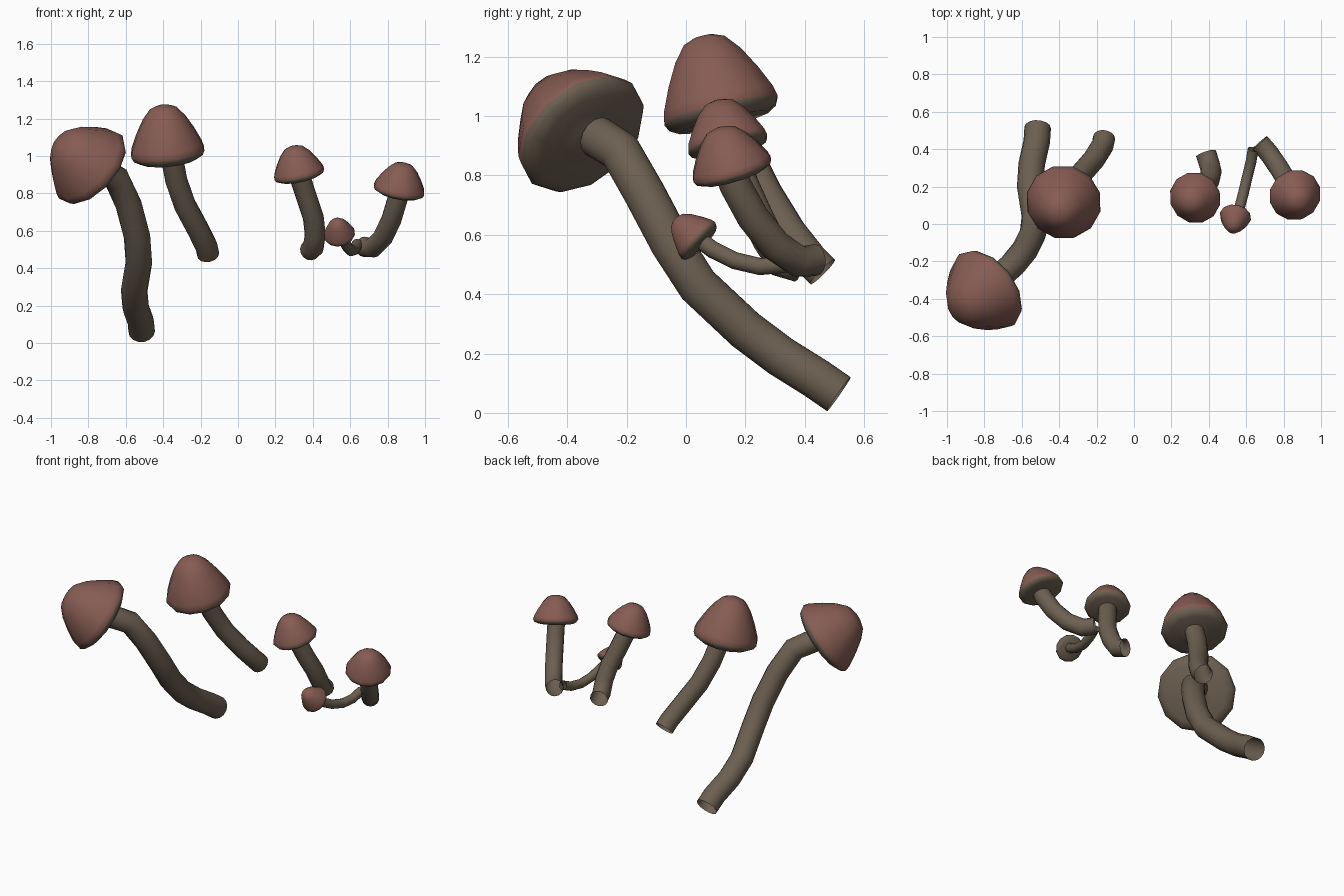
import bpy, bmesh, math
from mathutils import Vector

if "Cube" in bpy.data.objects:
    bpy.data.objects.remove(bpy.data.objects["Cube"])

def material(name, rgb):
    m = bpy.data.materials.new(name)
    m.diffuse_color = (*rgb, 1)
    m.use_nodes = True
    m.node_tree.nodes["Principled BSDF"].inputs["Base Color"].default_value = m.diffuse_color
    return m

CAP = material("cap_red_brown", (0.24, 0.107, 0.087))
STEM = material("stem_grey_brown", (0.15, 0.115, 0.082))

def finish(bm, name, mats):
    me = bpy.data.meshes.new(name)
    bm.to_mesh(me)
    bm.free()
    for m in mats:
        me.materials.append(m)
    for p in me.polygons:
        p.use_smooth = True
    ob = bpy.data.objects.new(name, me)
    bpy.context.collection.objects.link(ob)
    bpy.ops.object.select_all(action='DESELECT')
    ob.select_set(True)
    bpy.context.view_layer.objects.active = ob
    bpy.ops.object.shade_smooth_by_angle(angle=math.radians(65))
    return ob

def ring(bm, centre, u, v, r, n):
    return [bm.verts.new(centre + r * (math.cos(a) * u + math.sin(a) * v))
            for a in (2 * math.pi * i / n for i in range(n))]

def bridge(bm, a, b, mat=0):
    n = len(a)
    for i in range(n):
        j = (i + 1) % n
        bm.faces.new((a[i], a[j], b[j], b[i])).material_index = mat

# Bent open tube swept along a path
def stem(name, pts, r, n=14):
    pts = [Vector(p) for p in pts]
    bm = bmesh.new()
    u, prev = None, None
    for i, p in enumerate(pts):
        t = (pts[min(i + 1, len(pts) - 1)] - pts[max(i - 1, 0)]).normalized()
        if u is None:
            u = t.orthogonal()
        u = (u - t * u.dot(t)).normalized()
        cur = ring(bm, p, u, t.cross(u), r, n)
        if prev:
            bridge(bm, prev, cur)
        prev = cur
    return finish(bm, name, [STEM])

# Lathe profile as (radius, height) fractions; the bulging underside is stem coloured
UNDER = [(0.33, -0.17), (0.48, -0.11), (0.78, -0.12), (0.94, -0.05), (1.0, 0.04)]
TOP = [(0.96, 0.17), (0.79, 0.45), (0.58, 0.73), (0.36, 0.93), (0.16, 0.99)]

def cap(name, centre, axis, r, h, n=12):
    c, t = Vector(centre), Vector(axis).normalized()
    u = t.orthogonal().normalized()
    v = t.cross(u)
    bm = bmesh.new()
    rings = [ring(bm, c + t * ph * h, u, v, pr * r, n) for pr, ph in UNDER + TOP]
    for i in range(len(rings) - 1):
        bridge(bm, rings[i], rings[i + 1], 1 if i < len(UNDER) - 1 else 0)
    apex = bm.verts.new(c + t * h)
    base = bm.verts.new(c - t * h * 0.17)
    for i in range(n):
        j = (i + 1) % n
        bm.faces.new((rings[-1][i], rings[-1][j], apex))
        bm.faces.new((rings[0][j], rings[0][i], base)).material_index = 1
    return finish(bm, name, [CAP, STEM])

# name, stem radius, stem path, cap centre, cap axis, cap radius, cap height
MUSHROOMS = [
    ("tall_left", 0.071,
     [(-.515, .515, .063), (-.52, .44, .115), (-.547, .32, .19), (-.555, .2, .28),
      (-.53, .04, .43), (-.54, -.05, .57), (-.585, -.14, .74), (-.65, -.22, .88),
      (-.74, -.30, .93)],
     (-.78, -.345, .935), (-.64, -.5, .58), .24, .255),
    ("middle_left", 0.06,
     [(-.16, .46, .475), (-.168, .42, .515), (-.215, .345, .61), (-.285, .265, .74),
      (-.33, .2, .87), (-.355, .14, 1.0)],
     (-.375, .12, 1.01), (-.10, -.23, .95), .203, .27),
    ("middle_right", 0.056,
     [(.385, .377, .497), (.402, .325, .508), (.413, .28, .58), (.403, .235, .67),
      (.37, .19, .77), (.337, .155, .87), (.325, .14, .90)],
     (.328, .142, .90), (-.20, -.20, .94), .14, .16),
    ("far_right", 0.054,
     [(.672, .435, .515), (.72, .38, .51), (.775, .30, .565), (.82, .225, .66),
      (.853, .165, .77), (.86, .15, .82)],
     (.86, .157, .815), (.18, -.28, .94), .141, .155),
    ("small_sprout", 0.029,
     [(.637, .40, .53), (.625, .33, .5), (.605, .25, .493), (.585, .165, .513),
      (.565, .09, .55), (.55, .05, .58)],
     (.543, .045, .578), (-.15, -.7, .66), .085, .112),
]
for name, sr, path, centre, axis, r, h in MUSHROOMS:
    stem(name + "_stem", path, sr)
    cap(name + "_cap", centre, axis, r, h)
